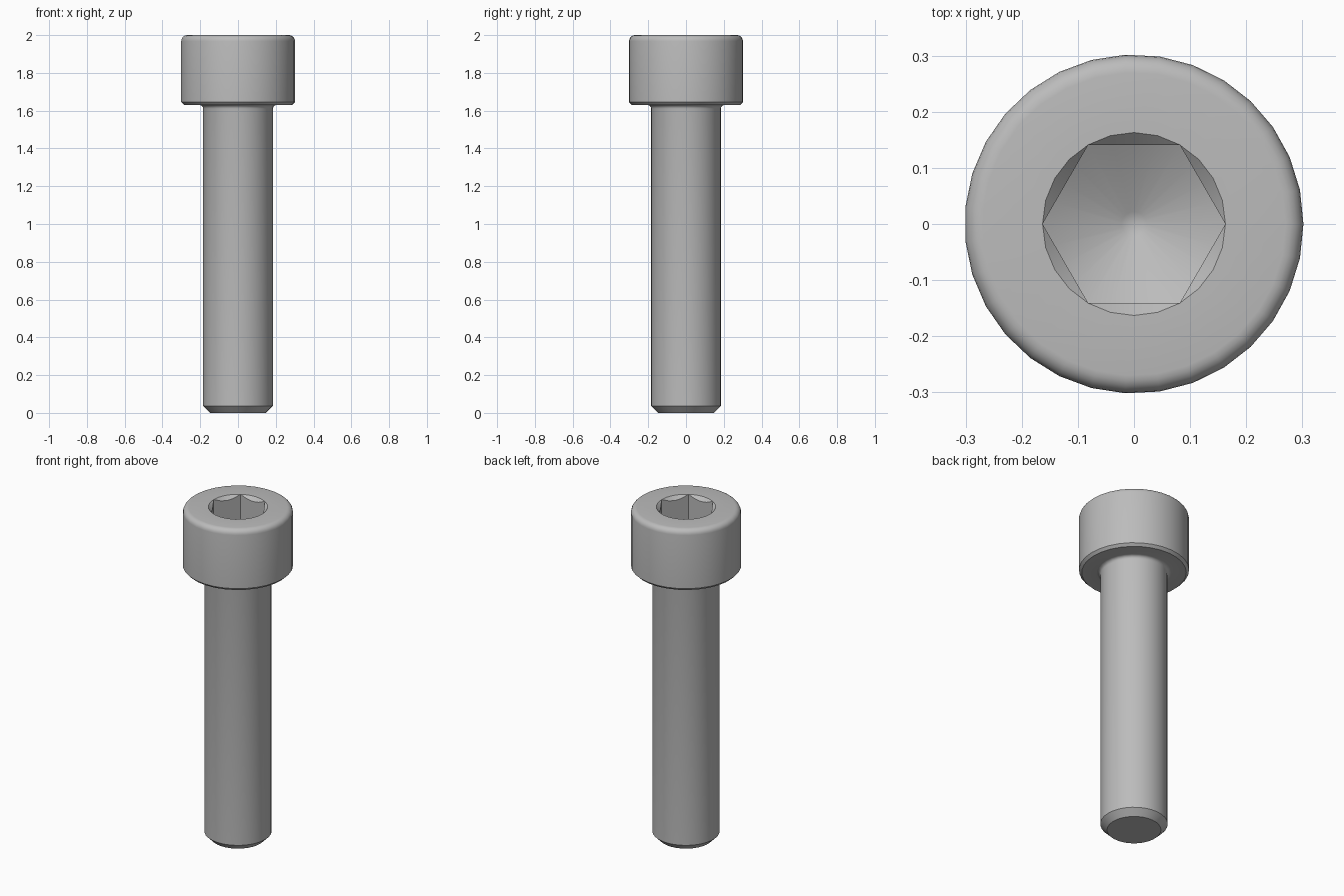
import bpy, bmesh
from math import cos, sin, tan, pi, radians

cube = bpy.data.objects.get("Cube")
if cube:
    bpy.data.objects.remove(cube)

SEGMENTS = 31          # sides of the turned body
SOCKET_SEGMENTS = 24   # sides of the socket rim
HEAD_R, SHAFT_R, SOCKET_R = 0.302, 0.185, 0.163
HEAD_Z, TOP_Z, FLOOR_Z = 1.63, 2.0, 1.81

steel = bpy.data.materials.new("grey_steel")
steel.use_nodes = True
colour = (0.5, 0.5, 0.5, 1)
steel.diffuse_color = colour
shader = steel.node_tree.nodes["Principled BSDF"]
shader.inputs["Base Color"].default_value = colour


def arc(cx, cz, r, start, end, steps):
    """Points along a profile fillet, as (radius, height)."""
    angles = [radians(start + (end - start) * i / steps) for i in range(steps + 1)]
    return [(cx + r * cos(a), cz + r * sin(a)) for a in angles]


def ring(bm, count, point):
    """One loop of vertices; point gives (radius, height) at an angle."""
    verts = []
    for i in range(count):
        a = 2 * pi * i / count
        r, z = point(a)
        verts.append(bm.verts.new((r * cos(a), r * sin(a), z)))
    return verts


def skin(bm, rings):
    """Quads between successive equal loops."""
    for low, high in zip(rings, rings[1:]):
        for i in range(len(low)):
            j = (i + 1) % len(low)
            bm.faces.new((low[i], low[j], high[j], high[i]))


def loop_edges(bm, verts):
    return [bm.edges.get((v, verts[i - 1])) for i, v in enumerate(verts)]


bm = bmesh.new()

# Turned body: chamfered tip, shank, neck fillet, head with rounded top
profile = [(0.148, 0), (SHAFT_R, 0.037)]
profile += arc(SHAFT_R + 0.02, HEAD_Z - 0.02, 0.02, 180, 90, 4)
profile += [(HEAD_R - 0.015, HEAD_Z), (HEAD_R, HEAD_Z + 0.015)]
profile += arc(HEAD_R - 0.032, TOP_Z - 0.032, 0.032, 0, 90, 5)
body = [ring(bm, SEGMENTS, lambda a, p=p: p) for p in profile]
skin(bm, body)
bm.faces.new(body[0][::-1])


# Hexagonal socket: countersunk rim, flat walls, conical drilled floor
def hex_radius(a):
    return SOCKET_R * cos(pi / 6) / cos(a % (pi / 3) - pi / 6)


def countersink(a):
    r = hex_radius(a)
    return r, TOP_Z - (SOCKET_R - r)


def floor_edge(a):
    r = hex_radius(a)
    return r, FLOOR_Z - (SOCKET_R - r) * tan(pi / 6)


tip_r = 0.022
tip_z = FLOOR_Z - (SOCKET_R - tip_r) * tan(pi / 6)
socket = [ring(bm, SOCKET_SEGMENTS, f) for f in (
    lambda a: (SOCKET_R, TOP_Z), countersink, floor_edge, lambda a: (tip_r, tip_z))]
skin(bm, socket)
centre = bm.verts.new((0, 0, tip_z - 0.006))
for i, v in enumerate(socket[-1]):
    bm.faces.new((socket[-1][i - 1], v, centre))

# Flat annular top joins the body to the socket
bmesh.ops.bridge_loops(bm, edges=loop_edges(bm, body[-1]) + loop_edges(bm, socket[0]))
bmesh.ops.remove_doubles(bm, verts=bm.verts, dist=1e-5)
bmesh.ops.recalc_face_normals(bm, faces=bm.faces)

mesh = bpy.data.meshes.new("socket_head_screw")
bm.to_mesh(mesh)
bm.free()
mesh.materials.append(steel)
screw = bpy.data.objects.new("socket_head_screw", mesh)
bpy.context.collection.objects.link(screw)
bpy.ops.object.select_all(action="DESELECT")
screw.select_set(True)
bpy.context.view_layer.objects.active = screw
bpy.ops.object.shade_smooth_by_angle(angle=radians(28))
